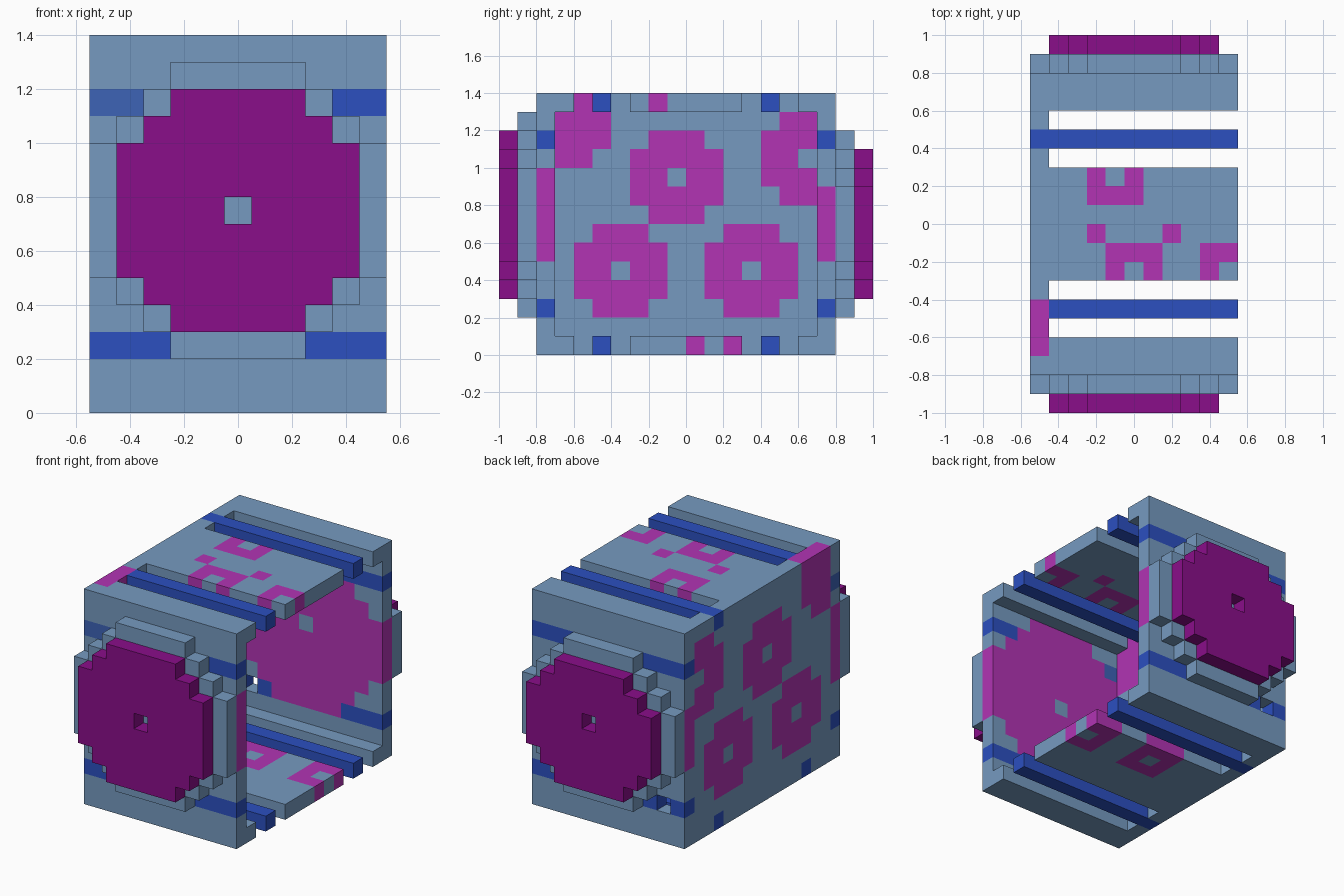
import bpy
import bmesh

if "Cube" in bpy.data.objects:
    bpy.data.objects.remove(bpy.data.objects["Cube"], do_unlink=True)

U = 0.1  # block size
COLOURS = {
    "steel_blue": (0.181, 0.323, 0.527),
    "royal_blue": (0.025, 0.080, 0.527),
    "faded_blue": (0.047, 0.125, 0.468),
    "magenta": (0.445, 0.034, 0.456),
    "deep_purple": (0.254, 0.0044, 0.254),
}
NAMES = list(COLOURS)
STEEL, BLUE, FADED, MAGENTA, PURPLE = range(5)
MATS = []
for mat_name, rgb in COLOURS.items():
    m = bpy.data.materials.new(mat_name)
    m.use_nodes = True
    m.diffuse_color = (*rgb, 1)
    bsdf = next(n for n in m.node_tree.nodes if n.type == 'BSDF_PRINCIPLED')
    bsdf.inputs["Base Color"].default_value = (*rgb, 1)
    bsdf.inputs["Roughness"].default_value = 0.8
    MATS.append(m)

# Corner offsets of the face on each side of a block
SIDES = {
    (1, 0, 0): ((1, 0, 0), (1, 1, 0), (1, 1, 1), (1, 0, 1)),
    (-1, 0, 0): ((0, 0, 0), (0, 0, 1), (0, 1, 1), (0, 1, 0)),
    (0, 1, 0): ((0, 1, 0), (0, 1, 1), (1, 1, 1), (1, 1, 0)),
    (0, -1, 0): ((0, 0, 0), (1, 0, 0), (1, 0, 1), (0, 0, 1)),
    (0, 0, 1): ((0, 0, 1), (1, 0, 1), (1, 1, 1), (0, 1, 1)),
    (0, 0, -1): ((0, 0, 0), (0, 1, 0), (1, 1, 0), (1, 0, 0)),
}


def part(name, boxes):
    """Paint boxes (colour, x0, x1, y0, y1, z0, z1) in order; None cuts away."""
    cells = {}
    for colour, x0, x1, y0, y1, z0, z1 in boxes:
        lo = [round((x0 + 0.55) / U), round((y0 + 1) / U), round(z0 / U)]
        hi = [round((x1 + 0.55) / U), round((y1 + 1) / U), round(z1 / U)]
        for i in range(lo[0], hi[0]):
            for j in range(lo[1], hi[1]):
                for k in range(lo[2], hi[2]):
                    cells[i, j, k] = colour
    cells = {c: v for c, v in cells.items() if v is not None}
    used = sorted(set(cells.values()))
    bm = bmesh.new()
    verts = {}
    for (i, j, k), colour in cells.items():
        for (a, b, c), corners in SIDES.items():
            if (i + a, j + b, k + c) in cells:
                continue
            loop = []
            for p, q, r in corners:
                key = (i + p, j + q, k + r)
                if key not in verts:
                    verts[key] = bm.verts.new(
                        (key[0] * U - 0.55, key[1] * U - 1, key[2] * U))
                loop.append(verts[key])
            bm.faces.new(loop).material_index = used.index(colour)
    mesh = bpy.data.meshes.new(name)
    bm.to_mesh(mesh)
    bm.free()
    for u in used:
        mesh.materials.append(MATS[u])
    obj = bpy.data.objects.new(name, mesh)
    bpy.context.collection.objects.link(obj)
    return obj


def disc(colour, y0, y1, z0, z1, widths):
    """Stepped disc facing along y."""
    return [(colour, -w, w, y0, y1, z0 + n * U, z1 - n * U)
            for n, w in enumerate(widths)]


def wall_flower(y, z):
    """Five-block round flower with a plain centre; y, z is its low corner."""
    x = (-0.55, -0.45)
    return [(MAGENTA, *x, y + .1, y + .4, z, z + .5),
            (MAGENTA, *x, y, y + .5, z + .1, z + .4),
            (STEEL, *x, y + .2, y + .3, z + .2, z + .3)]


# End panels, stepped rims and hubs
WIDE = (.25, .35, .45, .55)
for side, y_in, y_mid, y_rim, y_out, top in (
        ("front", -.7, -.8, -.9, -1.0, 1.3), ("back", .7, .8, .9, 1.0, 1.2)):
    p0, p1 = sorted((y_in, y_mid))
    r0, r1 = sorted((y_mid, y_rim))
    h0, h1 = sorted((y_rim, y_out))
    boxes = [(STEEL, -.55, .55, p0, p1, 0, 1.4),
             (BLUE, -.55, .55, p0, p1, .2, .3),
             (BLUE, -.55, .55, p0, p1, 1.1, 1.2)]
    if side == "front":
        boxes.append((FADED, -.55, -.35, p0, p1, 1.1, 1.2))
    else:
        boxes.append((None, -.45, -.35, p0, p1, .2, .3))
    boxes += disc(MAGENTA, p0, p1, .2, top, WIDE)
    boxes.append((STEEL, -.05, .05, p0, p1, .7, .8))
    part(side + "_panel", boxes)
    part(side + "_rim", disc(STEEL, r0, r1, .2, top, WIDE))
    part(side + "_hub", disc(PURPLE, h0, h1, .3, top - .1, WIDE[:3])
         + [(None, -.05, .05, h0, h1, .7, .8)])

# Side wall with flowers, clipped at its edges
W = (-.55, -.45)
wall = [(STEEL, *W, -.7, .7, 0, 1.4)]
for y, z in ((-.3, .7), (-.6, .2), (.1, .2)):
    wall += wall_flower(y, z)
wall += [(BLUE, *W, y, y + .1, z, z + .1) for y in (-.5, .4) for z in (0, 1.3)]
wall += [(MAGENTA, *W, -.7, -.4, 1.1, 1.4), (MAGENTA, *W, -.7, -.5, 1.0, 1.1),
         (MAGENTA, *W, .5, .7, .8, 1.3), (MAGENTA, *W, .4, .7, .9, 1.2),
         (STEEL, *W, .6, .7, 1.0, 1.1)]
part("side_wall", wall)

# Top and bottom panels with small flowers
T = (1.3, 1.4)
part("top_panel", [
    (STEEL, -.45, .55, -.3, .3, *T),
    (MAGENTA, -.25, .05, .1, .3, *T), (STEEL, -.15, -.05, .2, .3, *T),
    (MAGENTA, -.25, -.15, -.1, 0, *T), (MAGENTA, .15, .25, -.1, 0, *T),
    (MAGENTA, -.15, .15, -.3, -.1, *T), (STEEL, -.05, .05, -.3, -.2, *T),
    (MAGENTA, .35, .55, -.3, -.1, *T), (STEEL, .45, .55, -.3, -.2, *T)])
B = (0, .1)
part("bottom_panel", [
    (STEEL, -.45, .55, -.3, .3, *B),
    (MAGENTA, -.15, .15, 0, .3, *B), (STEEL, -.05, .05, .1, .2, *B),
    (MAGENTA, .35, .55, 0, .3, *B), (STEEL, .45, .55, .1, .2, *B)])

# Blue rails in the slots and the ledges beside the end panels
for level, z in (("top", 1.3), ("bottom", 0)):
    for side, rail_y, ledge_y in (("front", -.5, -.7), ("back", .4, .6)):
        part(f"{level}_{side}_rail",
             [(BLUE, -.45, .55, rail_y, rail_y + .1, z, z + .1)])
        part(f"{level}_{side}_ledge",
             [(STEEL, -.45, .55, ledge_y, ledge_y + .1, z, z + .1)])
